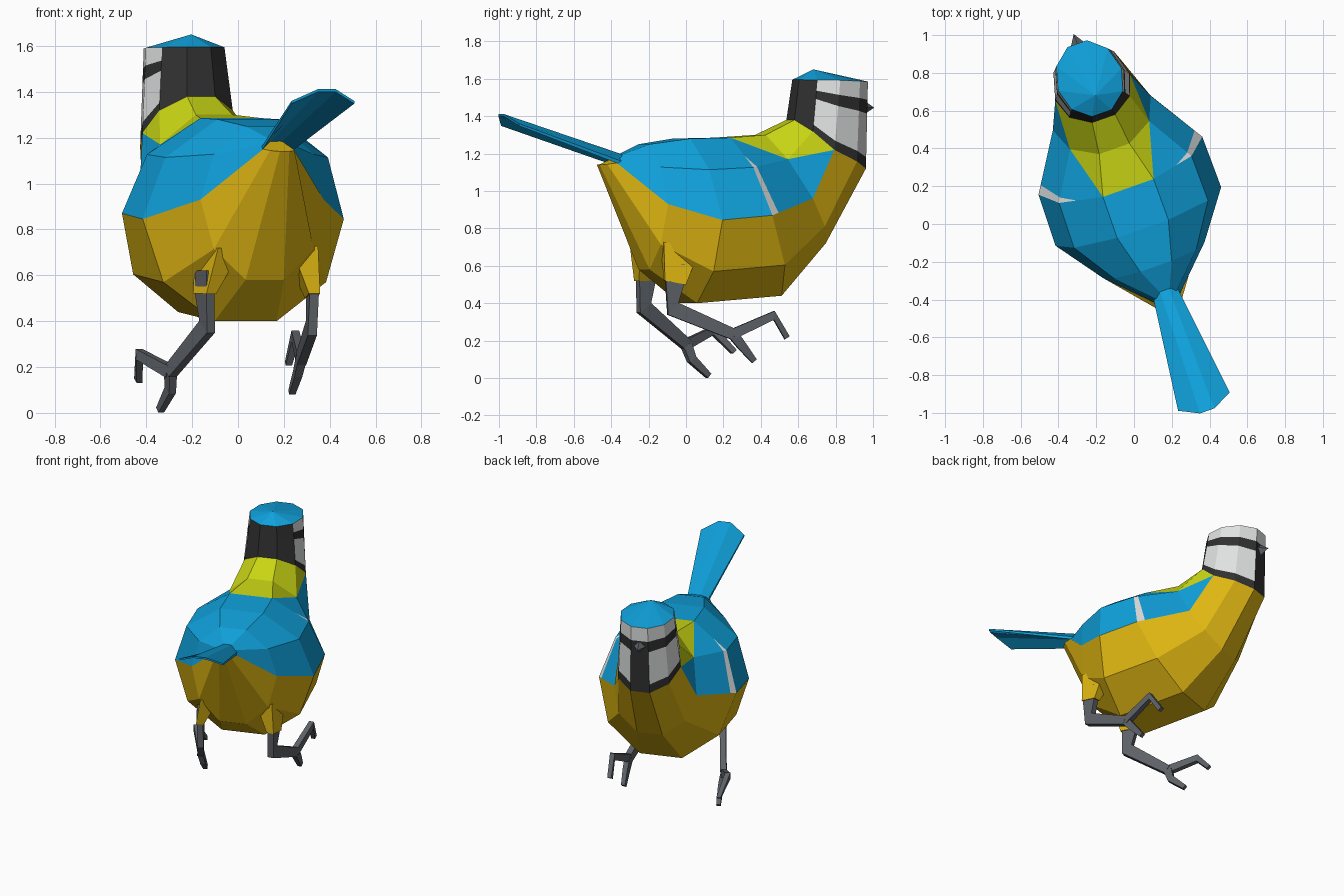
import bpy, bmesh, math
from mathutils import Matrix, Vector

if "Cube" in bpy.data.objects:
    bpy.data.objects.remove(bpy.data.objects["Cube"])

COLOURS = {
    "sky blue": (0.005, 0.36, 0.72), "golden yellow": (0.74, 0.47, 0.006),
    "lime yellow": (0.60, 0.68, 0.007), "soft black": (0.03, 0.03, 0.03),
    "off white": (0.75, 0.76, 0.76), "slate grey": (0.11, 0.12, 0.135),
}
MATS = {}
for n, c in COLOURS.items():
    MATS[n] = bpy.data.materials.new(n)
    MATS[n].diffuse_color = (*c, 1)
BLUE, GOLD, LIME, BLACK, WHITE, GREY = COLOURS

# The bird is symmetric about its own axis, which is turned 19.5 degrees
BIRD = Matrix.Rotation(math.radians(19.5), 4, 'Z') @ Matrix.Translation((0.035, 0, 0))


def build(name, faces, matrix=BIRD, recalc=False):
    """Make one object from (points, colour) faces."""
    bm = bmesh.new()
    used = list(dict.fromkeys(col for _, col in faces))
    for pts, col in faces:
        f = bm.faces.new([bm.verts.new(matrix @ Vector(p)) for p in pts])
        f.material_index = used.index(col)
    bmesh.ops.remove_doubles(bm, verts=bm.verts, dist=1e-5)
    if recalc:
        bmesh.ops.recalc_face_normals(bm, faces=bm.faces)
    me = bpy.data.meshes.new(name)
    bm.to_mesh(me)
    bm.free()
    for col in used:
        me.materials.append(MATS[col])
    ob = bpy.data.objects.new(name, me)
    bpy.context.collection.objects.link(ob)
    return ob


def flip(p):
    return Vector((-p[0], p[1], p[2]))


def both(faces, pts, col):
    """Add a face and its mirror image."""
    faces.append((pts, col))
    faces.append(([flip(p) for p in reversed(pts)], col))


# Ten-sided rings: top (y, z), side (half width, y, z), bottom (y, z)
RINGS = [
    (-0.40, 1.19, 0.07, -0.43, 1.15, -0.51, 1.14),
    (-0.25, 1.25, 0.285, -0.215, 0.93, -0.25, 0.58),
    (-0.04, 1.28, 0.465, 0.03, 0.845, 0.00, 0.40),
    (0.19, 1.285, 0.46, 0.315, 0.87, 0.48, 0.44),
    (0.41, 1.30, 0.275, 0.61, 0.96, 0.75, 0.72),
    (0.58, 1.38, 0.21, 0.755, 1.22, 0.985, 1.12),
    (0.61, 1.595, 0.178, 0.80, 1.592, 1.00, 1.585),
]


def half_ring(ty, tz, w, sy, sz, by, bz):
    """Right half of a ring: five points from top to bottom."""
    pts = []
    for i in range(5):
        a = math.radians(18 + 36 * i)
        t = abs(math.cos(a)) / math.cos(math.radians(18))
        ey, ez = (ty, tz) if i < 2 else (by, bz)
        pts.append(Vector((w * math.sin(a), sy + (ey - sy) * t, sz + (ez - sz) * t)))
    return pts


H = [half_ring(*r) for r in RINGS]


def top_face(a, b):
    return [flip(a[0]), a[0], b[0], flip(b[0])]


def bottom_face(a, b):
    return [a[4], flip(a[4]), flip(b[4]), b[4]]


# Body: blue back and wings, golden belly, lime nape, white wing bars
body = [([flip(p) for p in H[0]] + list(reversed(H[0])), GOLD)]
for k in range(5):
    a, b = H[k], H[k + 1]
    body.append((top_face(a, b), BLUE if k < 3 else LIME))
    body.append((bottom_face(a, b), GOLD))
    for i in range(4):
        quad = [a[i], a[i + 1], b[i + 1], b[i]]
        if k == 3 and i == 0:      # nape edge cut diagonally, tip of the wing bar
            p0, q1 = a[1].lerp(a[0], 0.4), a[1].lerp(b[1], 0.1)
            both(body, [a[0], b[1], b[0]], LIME)
            both(body, [p0, a[1], q1], WHITE)
            both(body, [a[0], p0, q1, b[1]], BLUE)
        elif k == 3 and i == 1:    # wing bar along the ring
            q1, q2 = a[1].lerp(b[1], 0.1), a[2].lerp(b[2], 0.15)
            both(body, [a[1], a[2], q2, q1], WHITE)
            both(body, [q1, q2, b[2], b[1]], BLUE)
        elif k == 4 and i == 1:    # wing front narrows to a point
            both(body, [a[1], a[2], b[2]], BLUE)
            both(body, [a[1], b[2], b[1]], LIME)
        elif i < 2:
            both(body, quad, LIME if k == 4 else BLUE)
        else:
            both(body, quad, GOLD)
build("body", body)

# Head: collar, cheeks, eye stripe and brow are bands of the same cone
BANDS = [0, 0.13, 0.63, 0.79, 1]
head = []
levels = [[p.lerp(q, t) for p, q in zip(H[5], H[6])] for t in BANDS]
for r in range(4):
    a, b = levels[r], levels[r + 1]
    band = WHITE if r in (1, 3) else BLACK
    head.append((top_face(a, b), BLACK))
    head.append((bottom_face(a, b), WHITE if r == 3 else BLACK))
    for i in range(4):
        both(head, [a[i], a[i + 1], b[i + 1], b[i]], BLACK if i == 0 else band)
build("head", head)

# Crown: shallow blue cone
apex = Vector((0, 0.71, 1.65))
rim = H[6] + [flip(p) for p in reversed(H[6])]
build("crown", [([rim[i], apex, rim[(i + 1) % 10]], BLUE) for i in range(10)], recalc=True)

# Beak: small four-sided pyramid
tip = Vector((0, 1.055, 1.445))
base = [Vector((x, 0.975, z)) for x, z in ((0, 1.50), (0.05, 1.45), (0, 1.395), (-0.05, 1.45))]
build("beak", [([base[i], base[(i + 1) % 4], tip], GREY) for i in range(4)] + [(base, GREY)],
      recalc=True)


def loft(name, rings, col, matrix):
    """Skin closed rings of equal size and cap both ends."""
    n = len(rings[0])
    faces = [(rings[0], col), (rings[-1], col)]
    for a, b in zip(rings, rings[1:]):
        faces += [([a[i], a[(i + 1) % n], b[(i + 1) % n], b[i]], col) for i in range(n)]
    return build(name, faces, matrix, True)


# Tail: folded fan, raised and widening to the end
def tail_ring(edge, ridge, y_edge, y_ridge, z_edge, z_ridge, thick):
    top = [Vector((-edge, y_edge, z_edge)), Vector((-ridge, y_ridge, z_ridge)),
           Vector((ridge, y_ridge, z_ridge)), Vector((edge, y_edge, z_edge))]
    return top + [p - Vector((0, 0, thick)) for p in reversed(top)]


loft("tail", [tail_ring(0.068, 0.025, -0.39, -0.38, 1.155, 1.195, 0.02),
              tail_ring(0.145, 0.04, -1.01, -1.062, 1.36, 1.412, 0.012)], BLUE, BIRD)


# Legs: flat bent strips, each lying in its own upright plane
def strip(name, path, normal, col=GREY):
    """path holds (point, width in plane, thickness)."""
    n = Vector(normal).normalized()
    pts = [Vector(p) for p, _, _ in path]
    rings = []
    for i, (_, w, t) in enumerate(path):
        d = (pts[min(i + 1, len(pts) - 1)] - pts[max(i - 1, 0)]).normalized()
        s = n.cross(d).normalized() * w / 2
        h = n * t / 2
        rings.append([pts[i] + s + h, pts[i] - s + h, pts[i] - s - h, pts[i] + s - h])
    return loft(name, rings, col, Matrix.Identity(4))


LEGS = {
    "left": ((0.86, 0.5, 0), (-0.145, -0.215, 0.52), (-0.135, -0.225, 0.375), (-0.295, 0.0, 0.18),
             [(-0.295, 0.03, 0.10), (-0.34, 0.12, 0.012)],
             [(-0.43, 0.145, 0.255), (-0.435, 0.255, 0.14)], (0.06, 0.03)),
    "right": ((0.99, 0.15, 0), (0.325, -0.06, 0.51), (0.32, -0.07, 0.37), (0.275, 0.25, 0.235),
              [(0.26, 0.30, 0.17), (0.235, 0.365, 0.09)],
              [(0.25, 0.47, 0.335), (0.22, 0.54, 0.215)], (-0.05, 0.03)),
}
for side, (nrm, hip, knee, ankle, low_toe, high_toe, inward) in LEGS.items():
    up = (hip[0], hip[1], hip[2] + 0.1)
    strip(side + "_leg", [(up, 0.10, 0.04), (hip, 0.10, 0.04), (knee, 0.085, 0.04),
                          (ankle, 0.06, 0.04)], nrm)
    for label, toe in (("lower", low_toe), ("upper", high_toe)):
        strip(f"{side}_{label}_toe", [(ankle, 0.055, 0.038), (toe[0], 0.048, 0.034),
                                      (toe[1], 0.03, 0.028)], nrm)
    # Feathered thigh between belly and leg
    root = (hip[0] + inward[0], hip[1] + inward[1], hip[2] + 0.2)
    strip(side + "_thigh", [(root, 0.20, 0.12), (hip, 0.115, 0.05)], nrm, GOLD)

for m in bpy.data.materials:
    if m.users and not m.is_grease_pencil:
        m.use_nodes = True
        m.node_tree.nodes["Principled BSDF"].inputs["Base Color"].default_value = m.diffuse_color
